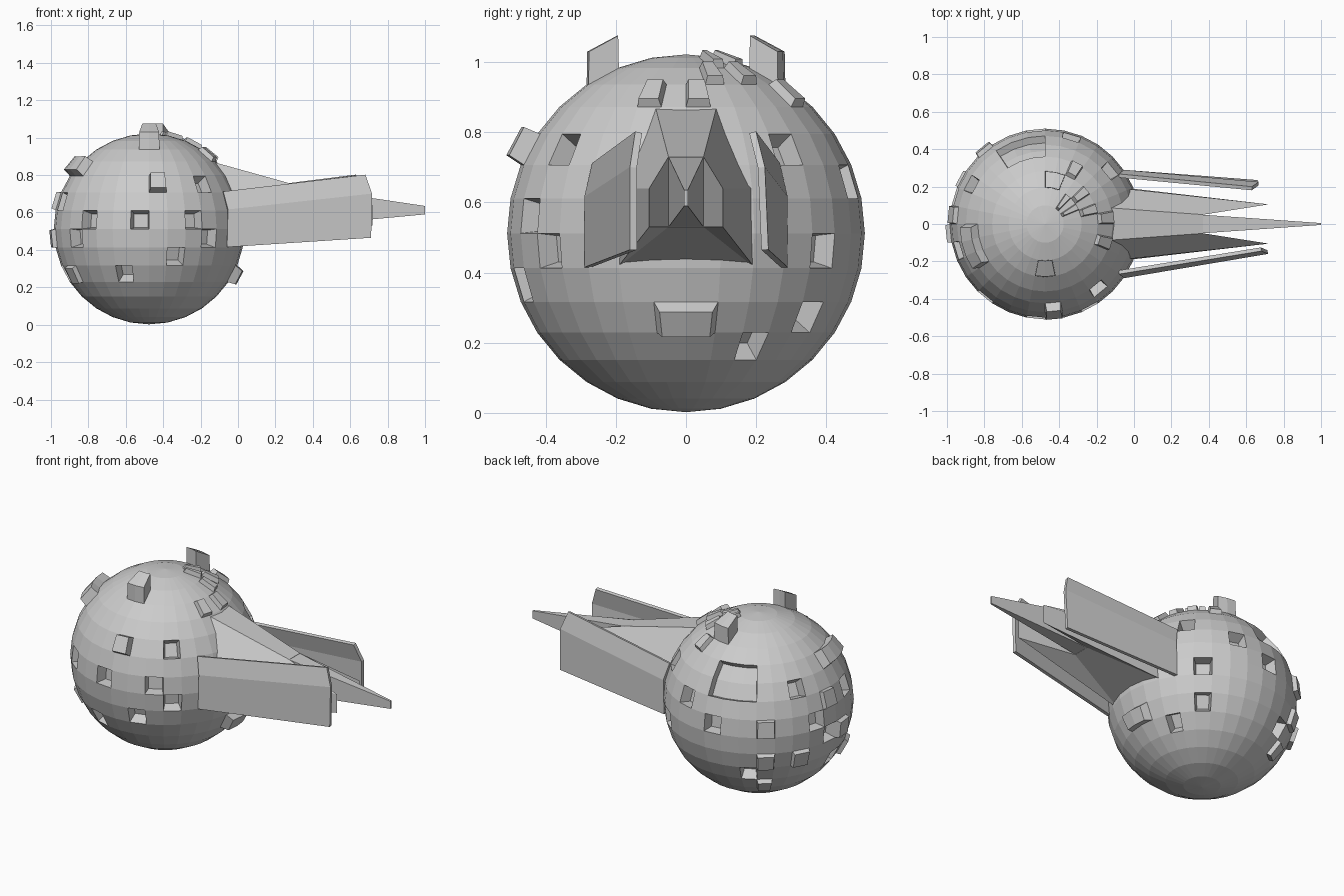
import bpy, bmesh, math
from mathutils import Vector

cube = bpy.data.objects.get("Cube")
if cube:
    bpy.data.objects.remove(cube)

CENTRE = Vector((-0.475, 0, 0.512))
RADIUS = 0.51
STEP = math.radians(11.25)


def add_object(name, bm):
    bmesh.ops.recalc_face_normals(bm, faces=bm.faces[:])
    mesh = bpy.data.meshes.new(name)
    bm.to_mesh(mesh)
    bm.free()
    obj = bpy.data.objects.new(name, mesh)
    bpy.context.collection.objects.link(obj)
    return obj


def mesh_from(name, points, faces):
    bm = bmesh.new()
    verts = [bm.verts.new(p) for p in points]
    for face in faces:
        bm.faces.new([verts[k] for k in face])
    return add_object(name, bm)


# Round hull, its panels indexed by column (around) and row (from the bottom)
hull = bmesh.new()
bmesh.ops.create_uvsphere(hull, u_segments=32, v_segments=16, radius=RADIUS)
panels = {}
for f in hull.faces:
    c = f.calc_center_median()
    column = int(math.atan2(c.y, c.x) % math.tau / STEP)
    row = int(math.acos(max(-1, min(1, -c.z / c.length))) / STEP)
    panels[column, row] = f


def push(columns, rows, depth, taper=1.0, upright=False):
    """Raise (depth > 0) or sink (depth < 0) a block of hull panels."""
    faces = [panels[c % 32, r] for c in columns for r in rows]
    bmesh.ops.inset_region(hull, faces=faces, thickness=0.002,
                           use_even_offset=True, use_boundary=True)
    verts = {v for f in faces for v in f.verts}
    middle = sum((v.co for v in verts), Vector()) / len(verts)
    for v in verts:
        shift = Vector((0, 0, depth)) if upright else v.co.normalized() * depth
        v.co = middle.lerp(v.co, taper) + shift


# Square recessed windows
for column, row in ((23, 8), (27, 10), (20, 8), (26, 8), (19, 7), (27, 7),
                    (25, 6), (22, 5), (3, 10), (4, 7), (6, 9), (4, 5),
                    (2, 4), (8, 8), (14, 8), (10, 5), (13, 10), (17, 9),
                    (15, 7), (16, 5)):
    push([column], [row], -0.06, 0.9)

# Small raised blocks
for column, row in ((11, 8), (11, 6), (13, 6), (11, 4), (15, 9),
                    (18, 5), (16, 7)):
    push([column], [row], 0.025, 0.9)
push([24], [10], 0.05, 0.85)

# Wide panels: rear recess, side bulge and lower bracket
push(range(8, 11), [10, 11], -0.04)
push(range(16, 19), [11], 0.05, 0.85)
push([31, 0], [5], 0.045, 0.75)

# Horns and loose plates on the crown
push([23, 24], [13], 0.093, upright=True)
push([6, 7], [13], 0.093, upright=True)
for column, row in ((1, 13), (3, 13), (2, 14), (4, 14), (0, 12), (30, 12), (5, 12)):
    push([column], [row], 0.025, 0.85)

bmesh.ops.translate(hull, verts=hull.verts[:], vec=CENTRE)
add_object("hull", hull)

# Forked boom: one side's corners, then the mirrored ones
half = [(-0.06, 0.195, 0.415), (-0.06, 0.19, 0.64), (-0.15, 0.088, 0.875),
        (0.72, 0.105, 0.53), (0.72, 0.105, 0.64),
        (0.37, 0.05, 0.53), (0.37, 0.05, 0.73)]
n = len(half)
points = half + [(x, -y, z) for x, y, z in half]
side = [(0, 1, 4, 3), (1, 2, 6, 4), (3, 4, 6, 5), (0, 3, 5)]
faces = side + [tuple(k + n for k in f) for f in side]
for a, b in ((2, 6), (6, 5), (5, 0)):
    faces.append((a, b, b + n, a + n))
faces.append((0, 1, 2, 2 + n, 1 + n, n))
mesh_from("forked_boom", points, faces)

# Central spike
points = [(x, s * w, z) for x, w, bottom, top in
          ((0.36, 0.05, 0.53, 0.73), (1.0, 0.005, 0.59, 0.635))
          for s, z in ((-1, bottom), (1, bottom), (1, top), (-1, top))]
mesh_from("spike", points, [(k, (k + 1) % 4, (k + 1) % 4 + 4, k + 4) for k in range(4)]
          + [(0, 1, 2, 3), (4, 5, 6, 7)])

# Long bent fins on both sides of the boom
root = [(-0.06, 0.28, 0.415), (-0.055, 0.28, 0.615), (-0.08, 0.258, 0.71)]
tips = {"front_fin": (-1, [(0.71, 0.15, 0.465), (0.715, 0.15, 0.70), (0.68, 0.135, 0.80)]),
        "back_fin": (1, [(0.66, 0.225, 0.465), (0.665, 0.215, 0.70), (0.63, 0.19, 0.80)])}
for name, (sign, tip) in tips.items():
    points = [(x, sign * y, z) for x, y, z in root + tip]
    fin = mesh_from(name, points, [(0, 1, 4, 3), (1, 2, 5, 4)])
    thick = fin.modifiers.new("thickness", "SOLIDIFY")
    thick.thickness = 0.02
    thick.offset = 0
